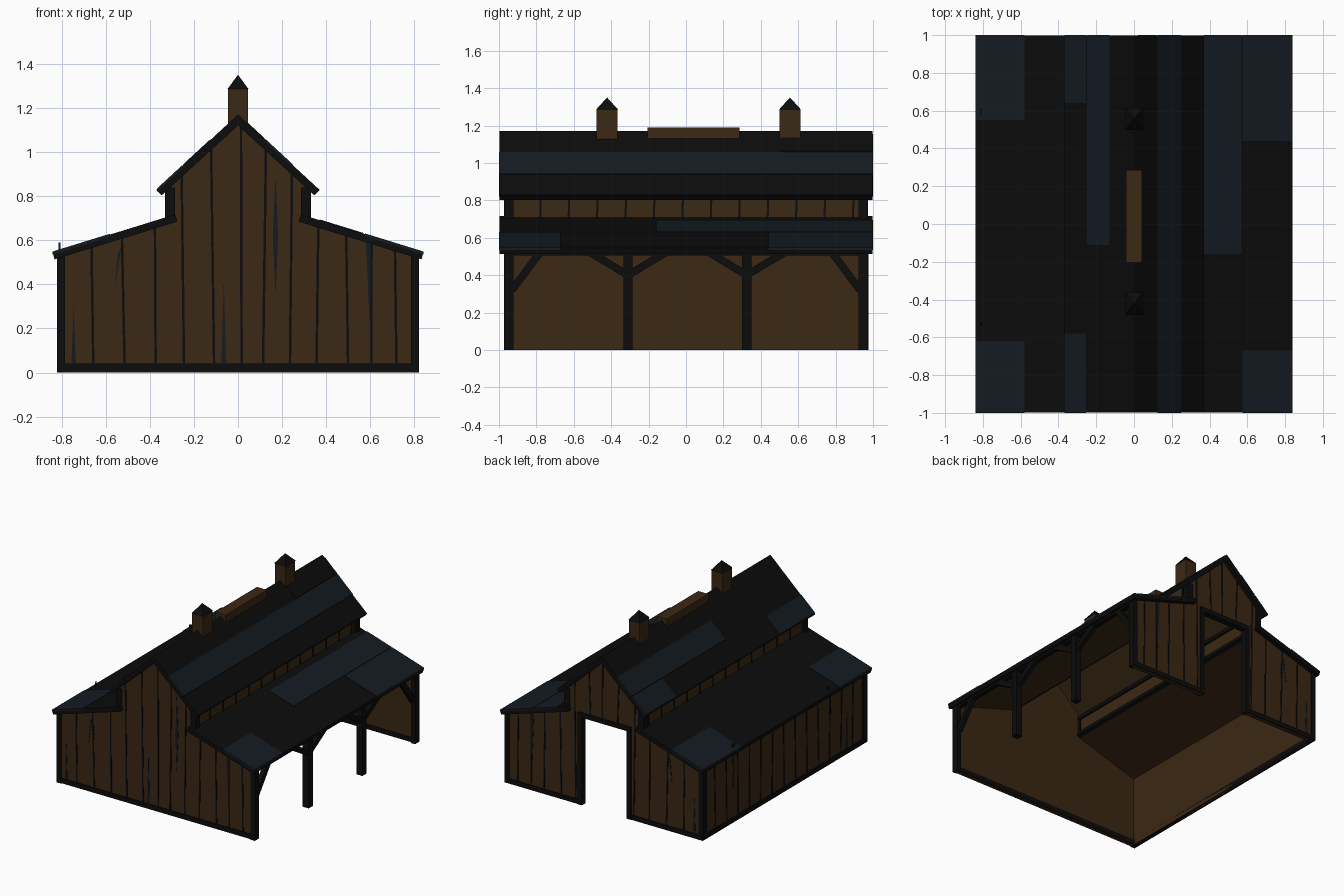
import bpy, bmesh, random
from mathutils import Vector

if "Cube" in bpy.data.objects:
    bpy.data.objects.remove(bpy.data.objects["Cube"])
random.seed(4)

def mat(name, c):
    m = bpy.data.materials.new(name)
    m.diffuse_color = (*c, 1)
    m.use_nodes = True
    m.node_tree.nodes["Principled BSDF"].inputs["Base Color"].default_value = m.diffuse_color
    return m
BROWN = mat("brown_wood", (0.043, 0.021, 0.007))
BLACK = mat("black_timber", (0.0035, 0.0035, 0.0035))
BLUE = mat("blue_slate", (0.007, 0.011, 0.016))

def prism(name, pts, a, b, m, axis="y"):
    """Extrude a profile: xz points along y, or yz points along x."""
    bm = bmesh.new()
    put = (lambda p, t: (p[0], t, p[1])) if axis == "y" else (lambda p, t: (t, p[0], p[1]))
    lo = [bm.verts.new(put(p, a)) for p in pts]
    hi = [bm.verts.new(put(p, b)) for p in pts]
    bm.faces.new(lo)
    bm.faces.new(hi[::-1])
    n = len(pts)
    for i in range(n):
        bm.faces.new((lo[i], hi[i], hi[(i + 1) % n], lo[(i + 1) % n]))
    bmesh.ops.recalc_face_normals(bm, faces=bm.faces)
    me = bpy.data.meshes.new(name)
    bm.to_mesh(me)
    bm.free()
    me.materials.append(m)
    ob = bpy.data.objects.new(name, me)
    bpy.context.collection.objects.link(ob)
    return ob

def box(name, x0, x1, y0, y1, z0, z1, m):
    return prism(name, [(x0, z0), (x1, z0), (x1, z1), (x0, z1)], y0, y1, m)

def bar(name, p, q, w, a, b, m, axis):
    """Straight bar of width w from p to q in the profile plane."""
    p, q = Vector(p), Vector(q)
    d = (q - p).normalized() * w / 2
    n = Vector((-d.y, d.x))
    return prism(name, [p + n, p - n, q - n, q + n], a, b, m, axis)

# Roof top lines: lower lean-to and upper gable, as height at |x|
def low_z(x):
    return 0.715 - (abs(x) - 0.29) * 0.309
def up_z(x):
    return 1.17 - abs(x) * 0.925
def wall_top(x):
    return up_z(x) - 0.04 if abs(x) < 0.31 else low_z(x) - 0.025

# Front and back gable walls (back has a doorway)
half = [(0.81, 0), (0.81, 0.53), (0.31, 0.69), (0.31, 0.85), (0, 1.14)]
outline = half + [(-x, z) for x, z in half[-2::-1]]
prism("front_wall", outline, -0.965, -0.94, BROWN)
prism("back_wall", outline + [(-0.2, 0), (-0.2, 0.66), (0.19, 0.66), (0.19, 0)], 0.94, 0.965, BROWN)

# Left wall
box("left_wall", -0.81, -0.785, -0.95, 0.95, 0, 0.54, BROWN)

# Plank seams on both gables
seams = [-0.66, -0.52, -0.375, -0.25, -0.115, 0.015, 0.12, 0.24, 0.36, 0.495, 0.605, 0.715]
for x in seams:
    t = random.uniform(-0.008, 0.008)
    for side, ya, yb in (("front", -0.968, -0.96), ("back", 0.96, 0.968)):
        z0 = 0.66 if side == "back" and abs(x) < 0.2 else 0.01
        bar(side + "_seam", (x - t, z0), (x + t, wall_top(x)), 0.011, ya, yb, BLACK, "y")

# Plank seams on left wall
for i in range(1, 14):
    y = -0.95 + i * 1.9 / 14
    t = random.uniform(-0.008, 0.008)
    bar("left_seam", (y - t, 0.01), (y + t, 0.53), 0.011, -0.813, -0.805, BLACK, "x")

# Cracks in the boards
cracks = [[(-0.755, 0.04), (-0.735, 0.04), (-0.745, 0.3)],
          [(-0.075, 0.04), (-0.055, 0.04), (-0.064, 0.42)],
          [(0.158, 0.62), (0.17, 0.9), (0.182, 0.62), (0.17, 0.35)],
          [(0.58, 0.59), (0.61, 0.58), (0.597, 0.22)],
          [(-0.56, 0.37), (-0.545, 0.54), (-0.52, 0.59), (-0.535, 0.53)]]
for c in cracks:
    prism("front_crack", c, -0.968, -0.96, BLUE)
for c in (cracks[0], cracks[3], cracks[4]):
    prism("back_crack", c, 0.96, 0.968, BLUE)
    prism("left_crack", c, -0.813, -0.805, BLUE, "x")

# Sill beams
box("front_sill", -0.82, 0.82, -0.972, -0.935, 0.005, 0.04, BLACK)
box("left_sill", -0.82, -0.785, -0.97, 0.97, 0, 0.035, BLACK)
box("back_sill", -0.82, -0.2, 0.935, 0.972, 0, 0.035, BLACK)
box("back_sill", 0.19, 0.82, 0.935, 0.972, 0, 0.035, BLACK)

# Door frame
box("door_post", -0.225, -0.19, 0.93, 0.975, 0, 0.68, BLACK)
box("door_post", 0.18, 0.215, 0.93, 0.975, 0, 0.68, BLACK)
box("door_lintel", -0.225, 0.215, 0.93, 0.975, 0.655, 0.69, BLACK)

# Corner posts, and open-bay posts on the right side
for y0 in (-0.972, 0.922):
    box("left_corner_post", -0.82, -0.785, y0, y0 + 0.05, 0, 0.53, BLACK)
    for s in (-1, 1):
        x0, x1 = sorted((s * 0.285, s * 0.33))
        y1 = -0.972 if y0 < 0 else 0.922
        box("upper_corner_post", x0, x1, y1, y1 + 0.05, 0.69, 0.84, BLACK)
for y in (-0.947, -0.31, 0.325, 0.938 + 0.009):
    w = 0.025
    xi = 0.785 if abs(y) > 0.9 else 0.77
    box("right_post", xi, 0.82, y - w, y + w, 0, 0.53, BLACK)

# Diagonal braces and eave beam
braces = [((-0.93, 0.32), (-0.785, 0.515)), ((0.93, 0.32), (0.785, 0.515))]
for y in (-0.31, 0.325):
    braces += [((y, 0.40), (y + s * 0.2, 0.52)) for s in (-1, 1)]
for p, q in braces:
    bar("right_brace", p, q, 0.04, 0.78, 0.812, BLACK, "x")
box("eave_beam", 0.775, 0.81, -0.95, 0.95, 0.505, 0.535, BLACK)

# Clerestory walls, seams and beams
for s in (-1, 1):
    x0, x1 = sorted((s * 0.295, s * 0.315))
    box("clerestory_wall", x0, x1, -0.95, 0.95, 0.68, 0.85, BROWN)
    a, b = sorted((s * 0.31, s * 0.319))
    for i in range(12):
        y = -0.78 + i * 0.152
        bar("clerestory_seam", (y, 0.69), (y + 0.004, 0.83), 0.011, a, b, BLACK, "x")
    a, b = sorted((s * 0.28, s * 0.3))
    for z in (0.685, 0.81):
        box("clerestory_beam", a, b, -0.94, 0.94, z, z + 0.025, BLACK)

# Roof slabs with brown ceilings
for s in (-1, 1):
    prism("lower_roof", [(s * 0.285, 0.717), (s * 0.84, 0.545), (s * 0.832, 0.513), (s * 0.275, 0.684)],
          -0.998, 0.998, BLACK)
    prism("upper_roof", [(0, 1.17), (s * 0.37, 0.828), (s * 0.347, 0.803), (0, 1.12)],
          -0.998, 0.998, BLACK)
    prism("lower_ceiling", [(s * 0.30, 0.69), (s * 0.79, 0.54), (s * 0.79, 0.523), (s * 0.30, 0.673)],
          -0.94, 0.94, BROWN)
    prism("upper_ceiling", [(0, 1.13), (s * 0.3, 0.856), (s * 0.3, 0.842), (0, 1.116)],
          -0.94, 0.94, BROWN)

# Slate panels: x range, y range
panels = [(-0.84, -0.58, 0.55, 1), (-0.84, -0.58, -1, -0.62), (-0.368, -0.255, 0.64, 1),
          (-0.368, -0.255, -1, -0.58), (-0.25, -0.13, -0.11, 1), (0.125, 0.25, -1, 1),
          (0.37, 0.57, -0.16, 1), (0.575, 0.84, 0.44, 1), (0.575, 0.84, -1, -0.67),
          (0.02, 0.12, 0.51, 1)]
for x0, x1, y0, y1 in panels:
    f = up_z if abs(x0 + x1) / 2 < 0.36 else low_z
    prism("slate_panel", [(x0, f(x0) - 0.01), (x1, f(x1) - 0.01), (x1, f(x1) + 0.004), (x0, f(x0) + 0.004)],
          y0, y1, BLUE if x0 != 0.02 else BLACK)

# Ridge vent
box("ridge_vent", -0.042, 0.042, -0.205, 0.285, 1.12, 1.19, BROWN)

# Chimneys with pyramid caps
for y in (-0.422, 0.556):
    box("chimney", -0.045, 0.045, y - 0.056, y + 0.056, 1.11, 1.285, BROWN)
    bpy.ops.mesh.primitive_cone_add(vertices=4, radius1=0.0707, radius2=0, depth=0.065,
                                    location=(0, y, 1.3175), rotation=(0, 0, 0.785398))
    cap = bpy.context.object
    cap.name = "chimney_cap"
    bpy.ops.object.transform_apply(location=False, rotation=True, scale=False)
    cap.scale = (0.96, 1.18, 1)
    cap.data.materials.append(BLACK)
